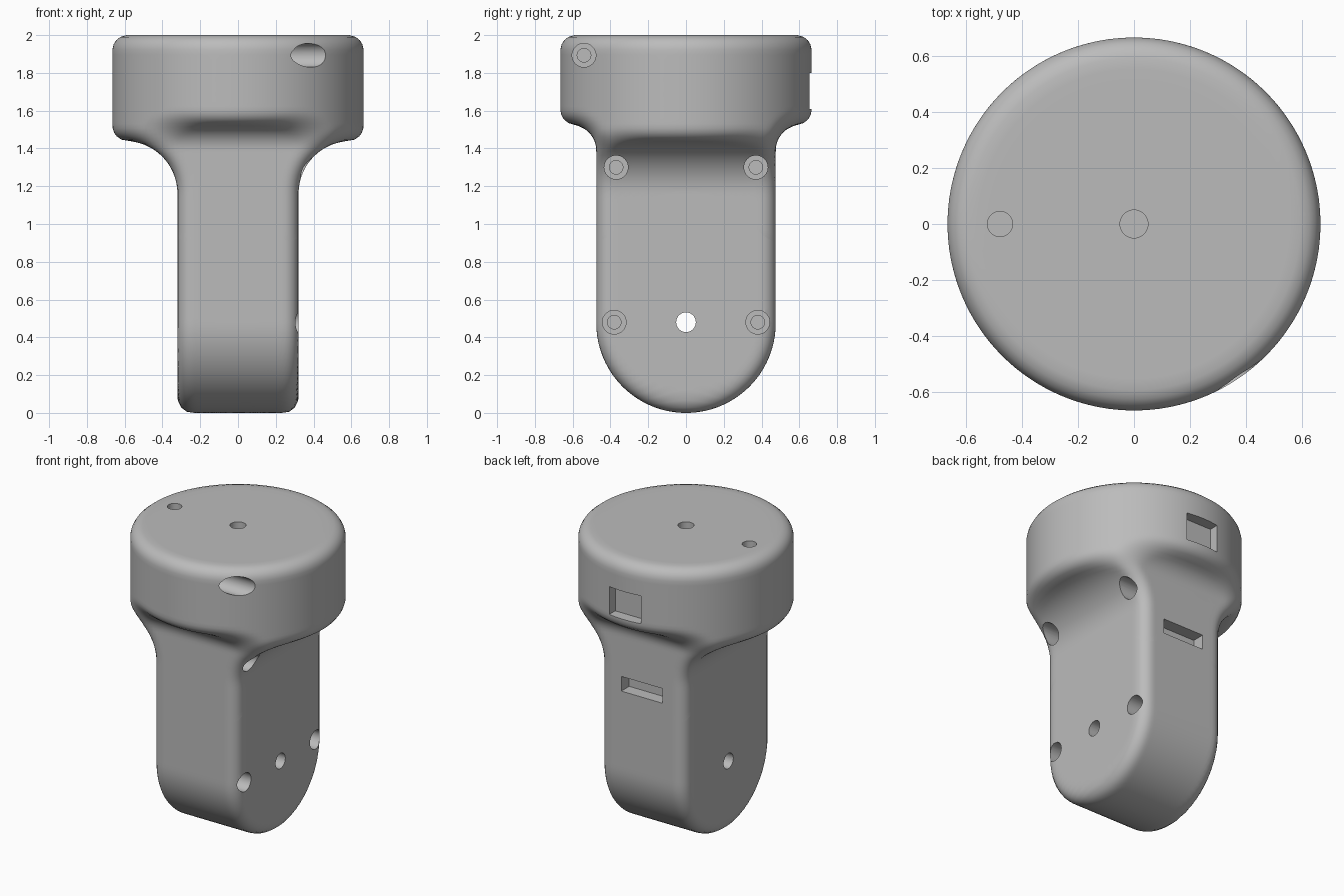
import bpy, bmesh
from math import sin, cos, pi, hypot, sqrt, radians
from mathutils import Vector, Matrix

if "Cube" in bpy.data.objects:
    bpy.data.objects.remove(bpy.data.objects["Cube"])

grey = bpy.data.materials.new("plain grey")
grey.use_nodes = True
colour = (0.5, 0.5, 0.5, 1)
grey.diffuse_color = colour
grey.node_tree.nodes["Principled BSDF"].inputs["Base Color"].default_value = colour

HALF_X, HALF_Y, CAP_R, TOP, EDGE = 0.32, 0.475, 0.665, 2.0, 0.08


def flared(across, z, half, ceiling, radius):
    """Distance to a wall that flares out to a ceiling through a cove."""
    return radius - hypot(max(half + radius - across, 0), max(z - ceiling + radius, 0))


def body_distance(x, y, z):
    """Flared stem with a round foot, cut by the cap cylinder; all edges rounded."""
    side = flared(abs(x), z, HALF_X, 1.44, 0.28)
    if z < HALF_Y:
        front = hypot(y, z - HALF_Y) - HALF_Y
    else:
        front = flared(abs(y), z, HALF_Y, 1.525, 0.135)
    parts = (side, front, hypot(x, y) - CAP_R, z - TOP)
    return min(max(parts), -EDGE) + sqrt(sum(max(EDGE + d, 0) ** 2 for d in parts))


def surface_point(origin_z, tilt, turn):
    """Find the surface along a ray leaving the central axis."""
    d = Vector((cos(tilt) * cos(turn), cos(tilt) * sin(turn), sin(tilt)))
    near, far = 0.0, 1.2
    for _ in range(22):
        mid = (near + far) / 2
        if body_distance(d.x * mid, d.y * mid, origin_z + d.z * mid) < 0:
            near = mid
        else:
            far = mid
    return d.x * near, d.y * near, origin_z + d.z * near


# Body: rings over the foot, up the stem, around the cove and over the cap
CAP_Z, TURNS = 1.6, 160
rings = [(HALF_Y, radians(a)) for a in range(-88, 0, 4)]
rings += [(HALF_Y + (CAP_Z - HALF_Y) * i / 24, radians(-52 * i / 24)) for i in range(24)]
rings += [(CAP_Z, radians(a)) for a in range(-52, 89, 2)]
bm = bmesh.new()
loops = []
for oz, tilt in rings:
    loops.append([bm.verts.new(surface_point(oz, tilt, 2 * pi * (k + 0.5) / TURNS))
                  for k in range(TURNS)])
for low, high in zip(loops, loops[1:]):
    for k in range(TURNS):
        n = (k + 1) % TURNS
        bm.faces.new((low[k], low[n], high[n], high[k]))
bottom, top = bm.verts.new((0, 0, 0)), bm.verts.new((0, 0, TOP))
for k in range(TURNS):
    n = (k + 1) % TURNS
    bm.faces.new((bottom, loops[0][n], loops[0][k]))
    bm.faces.new((top, loops[-1][k], loops[-1][n]))
bmesh.ops.recalc_face_normals(bm, faces=bm.faces)
mesh = bpy.data.meshes.new("housing_body")
bm.to_mesh(mesh)
bm.free()
mesh.materials.append(grey)
body = bpy.data.objects.new("housing_body", mesh)
bpy.context.collection.objects.link(body)


def rod(bm, start, end, radius):
    """Add a cylinder between two points."""
    start, end = Vector(start), Vector(end)
    axis = end - start
    turn = Vector((0, 0, 1)).rotation_difference(axis).to_matrix().to_4x4()
    bmesh.ops.create_cone(bm, cap_ends=True, segments=40, radius1=radius, radius2=radius,
                          depth=axis.length, matrix=Matrix.Translation((start + end) / 2) @ turn)


def block(bm, centre, size):
    """Add a box."""
    bmesh.ops.create_cube(bm, size=1, matrix=Matrix.Translation(centre) @ Matrix.Diagonal((*size, 1)))


def carve(bm, name):
    """Subtract the shapes from the body."""
    data = bpy.data.meshes.new(name)
    bm.to_mesh(data)
    bm.free()
    data.materials.append(grey)
    cutter = bpy.data.objects.new(name, data)
    bpy.context.collection.objects.link(cutter)
    cutter.hide_render = True
    mod = body.modifiers.new(name, "BOOLEAN")
    mod.operation, mod.solver, mod.object = "DIFFERENCE", "EXACT", cutter
    bpy.context.view_layer.objects.active = body
    bpy.ops.object.modifier_apply(modifier=name)
    bpy.data.objects.remove(cutter)


bpy.ops.object.select_all(action="DESELECT")
body.select_set(True)
screws = [(-0.37, 1.3), (0.37, 1.3), (-0.38, 0.48), (0.38, 0.48), (-0.54, 1.893)]

# Wide screw recesses, top holes, cross hole and back openings
wide = bmesh.new()
for y, z in screws:
    rod(wide, (0.1, y, z), (0.9, y, z), 0.063)
rod(wide, (0, 0, 1.5), (0, 0, 2.1), 0.05)
rod(wide, (-0.478, 0, 1.85), (-0.478, 0, 2.1), 0.045)
rod(wide, (-0.6, 0, 0.48), (0.6, 0, 0.48), 0.052)
block(wide, (0, 0.735, 1.705), (0.24, 0.29, 0.19))
block(wide, (0, 0.485, 1.06), (0.31, 0.19, 0.1))
carve(wide, "wide_openings")

# Narrow screw shafts at the bottom of the recesses
narrow = bmesh.new()
for y, z in screws:
    rod(narrow, (-0.15, y, z), (0.15, y, z), 0.036)
carve(narrow, "screw_shafts")

bpy.ops.object.shade_smooth_by_angle(angle=radians(35))
